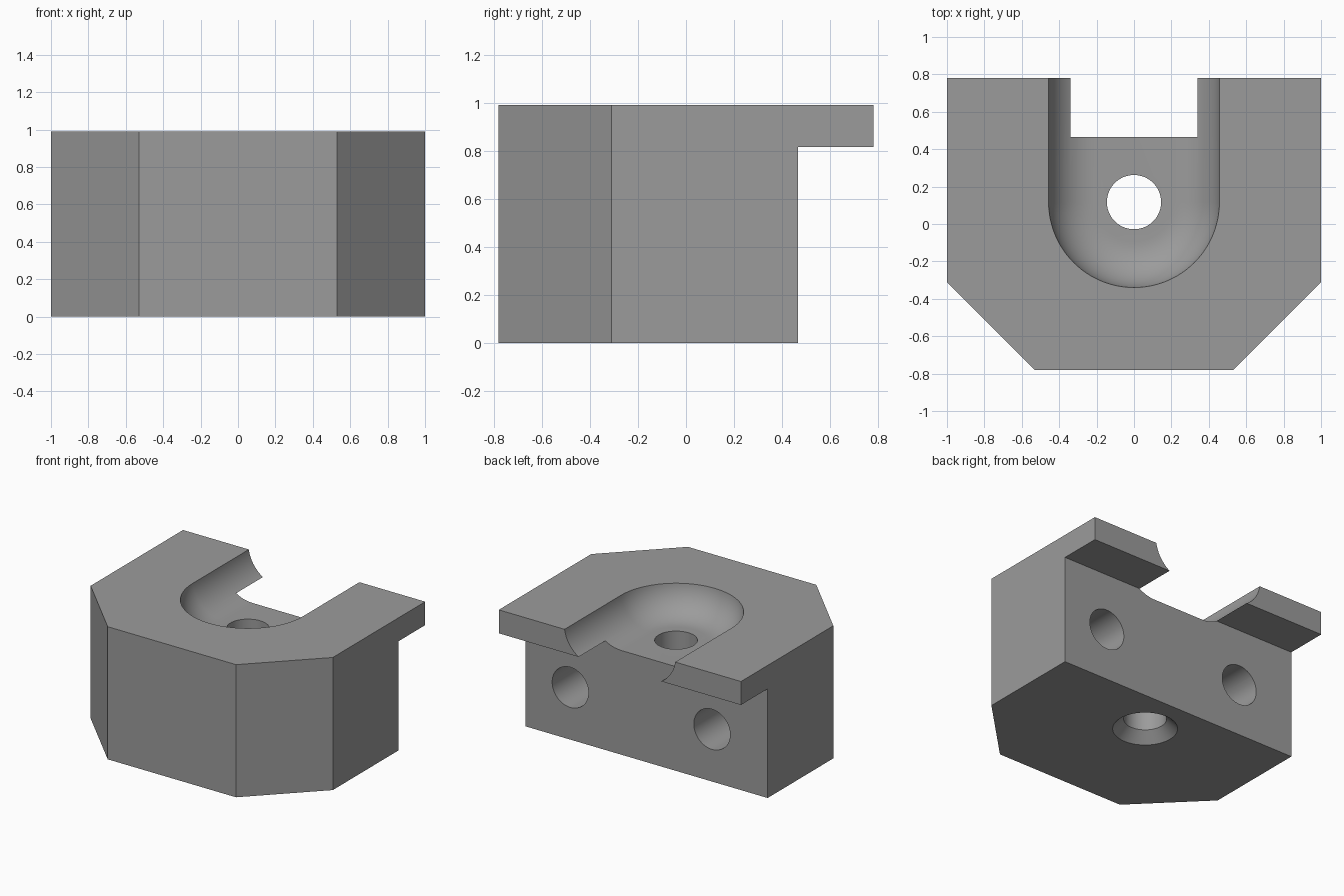
import bpy, bmesh, math
from mathutils import Matrix, Vector

if "Cube" in bpy.data.objects:
    bpy.data.objects.remove(bpy.data.objects["Cube"])

TOP, BACK = 0.99, 0.465      # block height and rear wall
CY = 0.117                   # centre of the round end and drain hole


def loft(name, rings, matrix=None):
    """Closed solid through equal-length rings of points."""
    bm = bmesh.new()
    loops = [[bm.verts.new(p) for p in ring] for ring in rings]
    n = len(loops[0])
    for a, b in zip(loops, loops[1:]):
        for i in range(n):
            j = (i + 1) % n
            bm.faces.new((a[i], a[j], b[j], b[i]))
    bm.faces.new(loops[0][::-1])
    bm.faces.new(loops[-1])
    if matrix:
        bm.transform(matrix)
    bmesh.ops.recalc_face_normals(bm, faces=bm.faces)
    mesh = bpy.data.meshes.new(name)
    bm.to_mesh(mesh)
    bm.free()
    obj = bpy.data.objects.new(name, mesh)
    bpy.context.collection.objects.link(obj)
    return obj


def prism(name, outline, z0, z1):
    return loft(name, [[(x, y, z) for x, y in outline] for z in (z0, z1)])


def turned(name, profile, matrix, n=64):
    """Round solid from (radius, height) pairs."""
    angles = [2 * math.pi * i / n for i in range(n)]
    return loft(name, [[(r * math.cos(a), r * math.sin(a), z) for a in angles]
                       for r, z in profile], matrix)


def u_ring(w, z, n=48):
    """Slot outline: straight sides open to the rear, round front end."""
    arc = [(w * math.cos(math.pi * i / n), CY - w * math.sin(math.pi * i / n), z)
           for i in range(n + 1)]
    return [(w, 1.0, z)] + arc + [(-w, 1.0, z)]


# Main block with two chamfered front corners
block = prism("clamp_block", [(-1, 0.78), (-1, -0.31), (-0.53, -0.78),
                              (0.53, -0.78), (1, -0.31), (1, 0.78)], 0, TOP)

# Undercut that leaves the rear lip
cutters = [prism("undercut", [(-1.2, BACK), (1.2, BACK), (1.2, 1), (-1.2, 1)],
                 -0.2, 0.815)]

# Rounded-floor slot
steps = [math.radians(90 * i / 14) for i in range(15)]
cutters.append(loft("slot", [u_ring(0.21 + 0.25 * math.sin(t),
                                    1.028 - 0.25 * math.cos(t)) for t in steps]))

# Vertical hole with a countersink underneath
cutters.append(turned("countersunk_hole",
                      [(0.32, -0.1), (0.22, 0), (0.145, 0.075), (0.145, 0.9)],
                      Matrix.Translation((0, CY, 0))))

# Two blind holes in the rear wall
for x in (-0.54, 0.63):
    cutters.append(turned("rear_hole", [(0.15, -0.1), (0.15, 0.6)],
                          Matrix.Translation((x, BACK, 0.39))
                          @ Matrix.Rotation(math.radians(90), 4, 'X')))

bpy.context.view_layer.objects.active = block
block.select_set(True)
for cutter in cutters:
    mod = block.modifiers.new("cut", 'BOOLEAN')
    mod.operation = 'DIFFERENCE'
    mod.solver = 'EXACT'
    mod.object = cutter
    bpy.ops.object.modifier_apply(modifier=mod.name)
for cutter in cutters:
    bpy.data.objects.remove(cutter)

bpy.ops.object.shade_smooth_by_angle(angle=math.radians(30))

grey = bpy.data.materials.new("grey_metal")
grey.diffuse_color = (0.33, 0.33, 0.33, 1)
grey.use_nodes = True
grey.node_tree.nodes["Principled BSDF"].inputs["Base Color"].default_value = grey.diffuse_color
block.data.materials.clear()
block.data.materials.append(grey)
